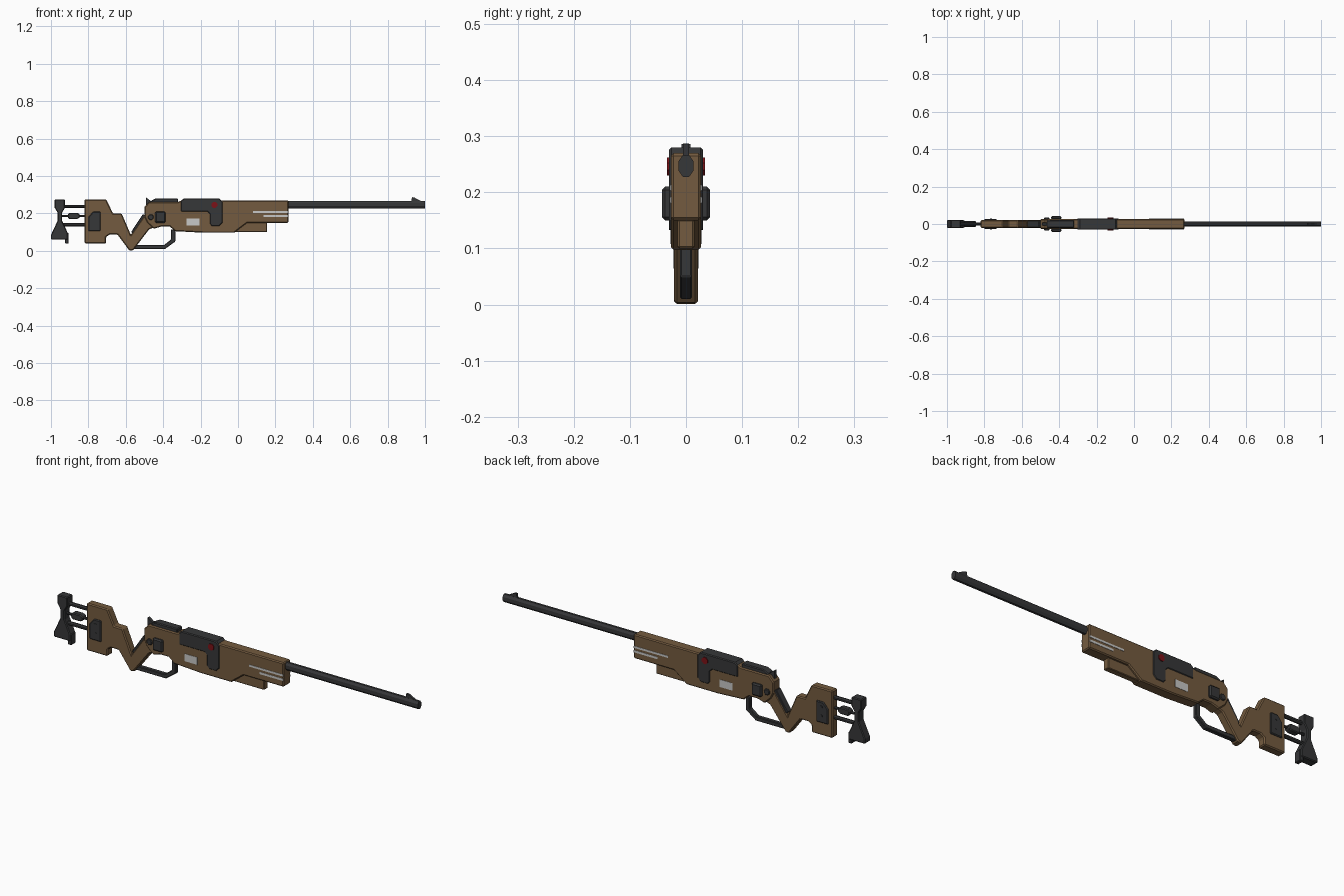
import bpy, bmesh, math
from mathutils import Matrix

if "Cube" in bpy.data.objects:
    bpy.data.objects.remove(bpy.data.objects["Cube"])


def material(name, rgb):
    m = bpy.data.materials.new(name)
    m.diffuse_color = (*rgb, 1)
    m.use_nodes = True
    m.node_tree.nodes["Principled BSDF"].inputs["Base Color"].default_value = m.diffuse_color
    return m


WOOD = material("brown_wood", (0.175, 0.105, 0.050))
DARK = material("dark_metal", (0.037, 0.038, 0.040))
RED = material("red_button", (0.20, 0.006, 0.009))
PALE = material("pale_plate", (0.58, 0.58, 0.57))


def finish(name, bm, mat, bevel=0):
    bmesh.ops.recalc_face_normals(bm, faces=bm.faces)
    me = bpy.data.meshes.new(name)
    bm.to_mesh(me)
    bm.free()
    me.materials.append(mat)
    ob = bpy.data.objects.new(name, me)
    bpy.context.collection.objects.link(ob)
    if bevel:
        b = ob.modifiers.new("chamfer", 'BEVEL')
        b.width, b.segments, b.limit_method = bevel, 1, 'ANGLE'
        b.angle_limit = math.radians(50)
    return ob


def slab(name, pts, y0, y1, mat, bevel=0):
    """Side profile of (x, z) points extruded from y0 to y1."""
    bm = bmesh.new()
    f = bm.faces.new([bm.verts.new((x, y0, z)) for x, z in pts])
    r = bmesh.ops.extrude_face_region(bm, geom=[f])
    verts = [v for v in r["geom"] if isinstance(v, bmesh.types.BMVert)]
    bmesh.ops.translate(bm, verts=verts, vec=(0, y1 - y0, 0))
    return finish(name, bm, mat, bevel)


def rect(x0, x1, z0, z1):
    return [(x0, z0), (x1, z0), (x1, z1), (x0, z1)]


def ngon(x, z, r, n=8):
    return [(x + r * math.cos((i + .5) * math.tau / n),
             z + r * math.sin((i + .5) * math.tau / n)) for i in range(n)]


def pair(name, pts, y0, y1, mat, bevel=0):
    """The same plate on both sides of the gun."""
    slab("left_" + name, pts, y0, y1, mat, bevel)
    slab("right_" + name, pts, -y1, -y0, mat, bevel)


def rod(name, x0, x1, z, ry, rz, n, mat):
    """Straight faceted bar along x."""
    bm = bmesh.new()
    bmesh.ops.create_cone(bm, cap_ends=True, segments=n, radius1=1, radius2=1, depth=1)
    bmesh.ops.rotate(bm, verts=bm.verts, matrix=Matrix.Rotation(math.pi / n, 3, 'Z'))
    bmesh.ops.rotate(bm, verts=bm.verts, matrix=Matrix.Rotation(math.pi / 2, 3, 'Y'))
    k = 1 / math.cos(math.pi / n)
    bmesh.ops.scale(bm, verts=bm.verts, vec=(x1 - x0, ry * k, rz * k))
    bmesh.ops.translate(bm, verts=bm.verts, vec=((x0 + x1) / 2, 0, z))
    return finish(name, bm, mat)


# Wooden shoulder stock with the V-shaped grip
slab("stock_and_grip", [
    (-.82, .275), (-.705, .275), (-.668, .2), (-.622, .2), (-.573, .085),
    (-.50, .19), (-.45, .19), (-.45, .125), (-.475, .115), (-.56, .004), (-.58, 0),
    (-.645, .088), (-.685, .088), (-.705, .075), (-.705, .04), (-.82, .04)],
    -.021, .021, WOOD, .005)
slab("grip_pad", [(-.572, .10), (-.508, .197), (-.48, .18), (-.548, .08)],
     -.018, .018, DARK, .003)
pair("cheek_pad", [(-.80, .105), (-.735, .105), (-.735, .21), (-.775, .21), (-.80, .18)],
     .018, .028, DARK, .004)
for i, z in enumerate((.185, .14)):
    pair(f"cheek_bolt_{i}", ngon(-.765, z, .007, 6), .026, .030, DARK)

# Adjustable butt plate on two rods with a thumb wheel
slab("butt_plate", [
    (-.98, .275), (-.925, .275), (-.925, .23), (-.94, .205), (-.94, .16), (-.91, .095),
    (-.91, .06), (-1.0, .06), (-1.0, .085), (-.965, .16), (-.965, .205), (-.98, .23)],
    -.022, .022, DARK, .004)
slab("butt_hook", rect(-.925, -.905, .04, .095), -.018, .018, DARK, .003)
for i, z in enumerate((.237, .139)):
    rod(f"butt_rod_{i}", -.94, -.81, z, .009, .009, 8, DARK)
rod("butt_screw", -.95, -.81, .186, .006, .006, 8, DARK)
slab("thumb_wheel", [(-.91, .177), (-.90, .17), (-.86, .17), (-.845, .178), (-.845, .195),
                     (-.86, .203), (-.90, .203), (-.91, .195)], -.016, .016, DARK, .004)

# Receiver and fore-end
slab("receiver_and_fore_end", [
    (-.50, .235), (-.475, .262), (-.32, .262), (-.30, .27), (.27, .27), (.27, .15), (.05, .15),
    (.01, .12), (-.02, .097), (-.19, .097), (-.335, .105), (-.365, .13), (-.41, .13),
    (-.45, .118), (-.485, .15), (-.50, .18)], -.027, .027, WOOD, .005)
slab("lower_fore_end", [(-.03, .10), (.155, .10), (.155, .152), (-.03, .152)],
     -.015, .015, WOOD, .003)

# Trigger guard and trigger
slab("trigger_guard", [
    (-.57, .01), (-.39, .01), (-.335, .05), (-.335, .115), (-.358, .115), (-.358, .06),
    (-.396, .031), (-.55, .031)], -.011, .011, DARK, .003)

# Action cover, rear rail and sights
slab("action_cover", [
    (-.305, .21), (-.165, .21), (-.152, .197), (-.152, .145), (-.14, .132), (-.10, .132),
    (-.082, .15), (-.082, .262), (-.10, .28), (-.29, .28), (-.305, .268)],
    -.030, .030, DARK, .004)
slab("rear_rail", [(-.465, .255), (-.32, .255), (-.32, .28), (-.44, .28), (-.465, .268)],
     -.021, .021, DARK, .004)
slab("rear_sight", [(-.492, .24), (-.492, .286), (-.46, .262), (-.46, .24)],
     -.008, .008, DARK)
pair("side_box", rect(-.443, -.388, .15, .21), .024, .043, DARK, .006)
pair("pivot_bolt", ngon(-.466, .18, .016), .024, .034, DARK, .003)
pair("red_button", ngon(-.126, .246, .017), .028, .034, RED)

# Pale plate and fore-end stripes
pair("side_plate", rect(-.275, -.205, .135, .172), .026, .0285, PALE)
pair("long_stripe", rect(.08, .268, .203, .213), .026, .0285, PALE)
pair("short_stripe", rect(.137, .268, .181, .192), .026, .0285, PALE)

# Barrel and front sight
rod("barrel", .25, 1.0, .247, .0135, .0195, 8, DARK)
slab("front_sight", [(.925, .255), (.93, .287), (.945, .284), (.98, .265), (.98, .255)],
     -.005, .005, DARK)
